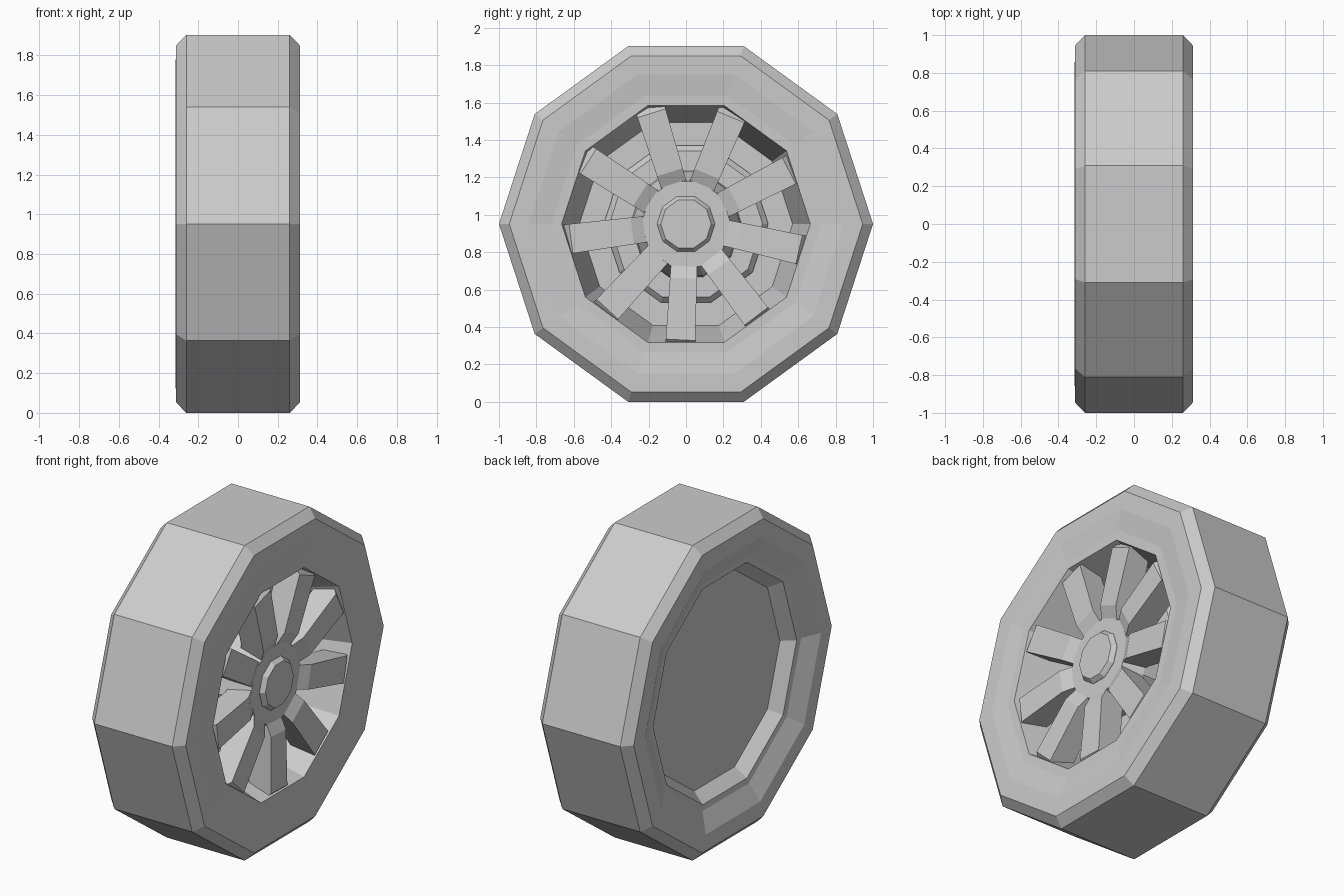
import bpy, bmesh, math
from mathutils import Matrix, Vector

if "Cube" in bpy.data.objects:
    bpy.data.objects.remove(bpy.data.objects["Cube"])

SIDES = 10
CZ = math.cos(math.pi / SIDES)  # axle height: the wheel rests on a flat facet


def finish(name, bm):
    bmesh.ops.recalc_face_normals(bm, faces=bm.faces)
    mesh = bpy.data.meshes.new(name)
    bm.to_mesh(mesh)
    bm.free()
    obj = bpy.data.objects.new(name, mesh)
    obj.location.z = CZ
    bpy.context.collection.objects.link(obj)
    return obj


def lathe(name, profile):
    """Revolve a (radius, x) profile about the x axis; radius 0 caps the end flat."""
    bm = bmesh.new()
    capped = profile[0][0] == 0
    rings = []
    for r, x in profile:
        if r == 0:
            rings.append(None)
            continue
        rings.append([bm.verts.new((x, r * math.cos(2 * math.pi * i / SIDES),
                                    r * math.sin(2 * math.pi * i / SIDES)))
                      for i in range(SIDES)])
    n = len(rings)
    for k in range(n - 1 if capped else n):
        a, b = rings[k], rings[(k + 1) % n]
        if a is None or b is None:
            bm.faces.new(a or b)
            continue
        for i in range(SIDES):
            j = (i + 1) % SIDES
            bm.faces.new((a[i], a[j], b[j], b[i]))
    return finish(name, bm)


# Tyre: chamfered tread with dished sidewalls
lathe("tyre", [(0.665, 0.298), (0.72, 0.298), (0.84, 0.312), (0.945, 0.312),
               (1.0, 0.26), (1.0, -0.26), (0.945, -0.312), (0.84, -0.314),
               (0.72, -0.265), (0.685, -0.26), (0.68, -0.10), (0.68, 0.20)])

# Rim: tapered barrel with a closed back plate
lathe("rim_barrel", [(0, -0.19), (0.625, -0.19), (0.685, -0.26), (0.70, -0.26),
                     (0.70, 0.28), (0.665, 0.298), (0.57, 0.0), (0, 0.0)])

# Stepped disc inside the rim
lathe("brake_disc", [(0, -0.02), (0.44, -0.02), (0.44, 0.02), (0.41, 0.05), (0, 0.05)])

# Hub and raised centre cap
lathe("hub", [(0, 0.02), (0.30, 0.02), (0.29, 0.13), (0.24, 0.25), (0, 0.25)])
lathe("centre_cap", [(0, 0.22), (0.155, 0.22), (0.155, 0.252), (0.135, 0.278), (0, 0.278)])

# Spokes: side profile as (radius, front x, back x, half width)
SPOKE = [(0.215, 0.245, 0.10, 0.070), (0.29, 0.28, 0.13, 0.072),
         (0.62, 0.295, 0.15, 0.079), (0.655, 0.26, 0.15, 0.080)]
COUNT = 9
bm = bmesh.new()
for s in range(COUNT):
    rot = Matrix.Rotation(math.radians(-92.7 + 360 * s / COUNT), 3, 'X')
    sections = []
    for r, xf, xb, w in SPOKE:
        sections.append([bm.verts.new(rot @ Vector(p)) for p in
                         ((xf, r, -w), (xf, r, w), (xb, r, w), (xb, r, -w))])
    for a, b in zip(sections, sections[1:]):
        for i in range(4):
            j = (i + 1) % 4
            bm.faces.new((a[i], a[j], b[j], b[i]))
    bm.faces.new(sections[0])
    bm.faces.new(sections[-1])
finish("spokes", bm)
